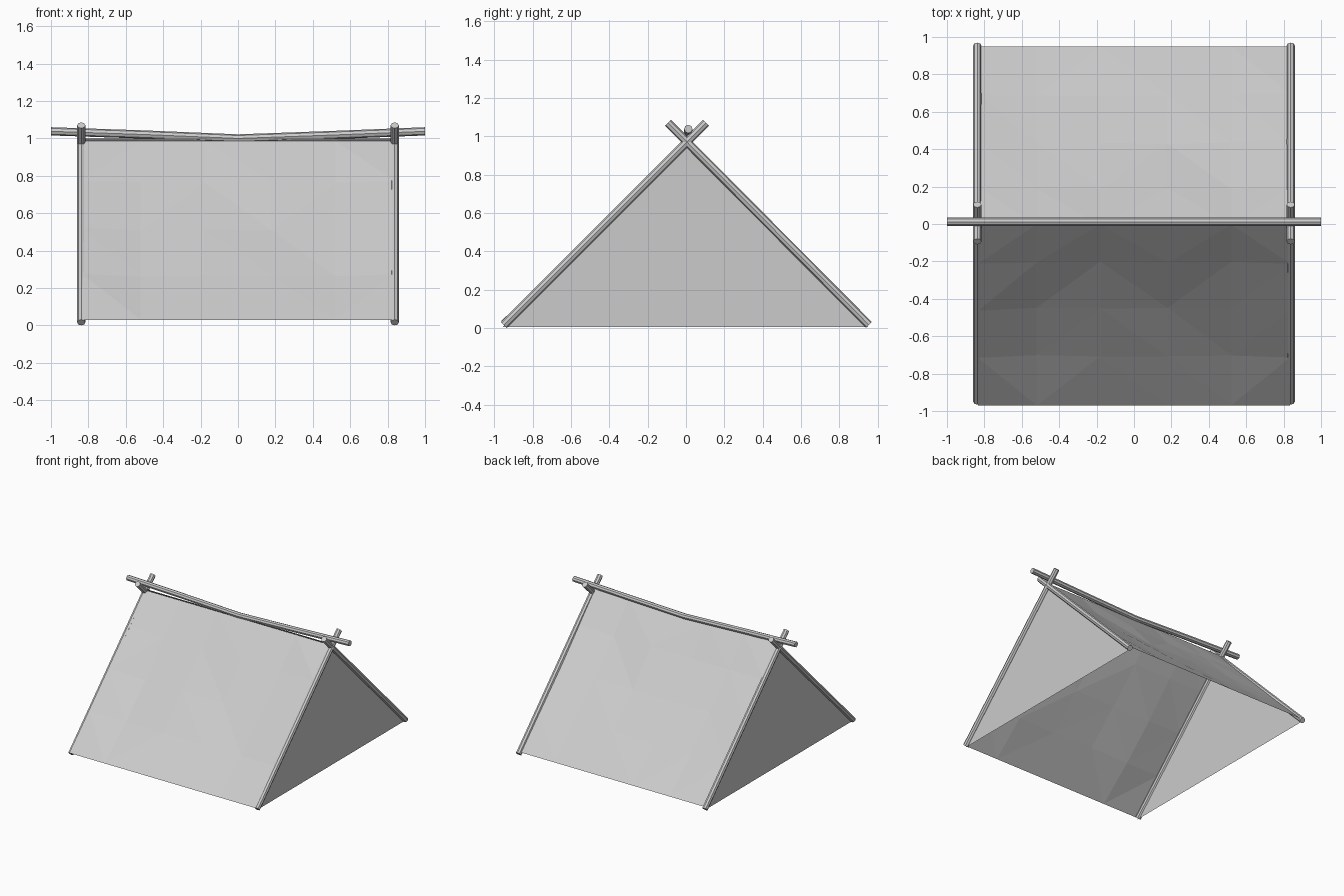
import bpy, bmesh, random
from math import sin, pi

if "Cube" in bpy.data.objects:
    bpy.data.objects.remove(bpy.data.objects["Cube"])

random.seed(7)
POLE_R = 0.022
POLE_X = 0.838
CLOTH_X = 0.835


def pole(name, points):
    """Eight-sided capped pole along a path."""
    cu = bpy.data.curves.new(name, 'CURVE')
    cu.dimensions = '3D'
    cu.bevel_depth = POLE_R
    cu.bevel_resolution = 2
    cu.use_fill_caps = True
    sp = cu.splines.new('POLY')
    sp.use_smooth = False
    sp.points.add(len(points) - 1)
    for p, co in zip(sp.points, points):
        p.co = (*co, 1)
    ob = bpy.data.objects.new(name, cu)
    bpy.context.collection.objects.link(ob)
    bpy.ops.object.select_all(action='DESELECT')
    ob.select_set(True)
    bpy.context.view_layer.objects.active = ob
    bpy.ops.object.convert(target='MESH')


def mesh_object(name, bm):
    bmesh.ops.recalc_face_normals(bm, faces=bm.faces)
    me = bpy.data.meshes.new(name)
    bm.to_mesh(me)
    bm.free()
    ob = bpy.data.objects.new(name, me)
    bpy.context.collection.objects.link(ob)


def canvas(name, top, bottom):
    """Low-poly sloping sheet that sags inward with slight wrinkles."""
    bm = bmesh.new()
    xs = (-CLOTH_X, -0.52, -0.18, 0.18, 0.52, CLOTH_X)
    inward = 1 if bottom[0] < 0 else -1
    rows = []
    for u in (0, 0.22, 0.48, 0.74, 1):
        row = []
        for x in xs:
            edge = abs(x) == CLOTH_X
            sag = (0.006 if edge else 0.027) * sin(pi * u)
            if 0 < u < 1:
                sag += random.uniform(-1, 1) * (0.003 if edge else 0.007)
            y = top[0] + (bottom[0] - top[0]) * u + inward * sag * 0.7
            z = top[1] + (bottom[1] - top[1]) * u - sag * 0.7
            row.append(bm.verts.new((x, y, z)))
        rows.append(row)
    for a, b in zip(rows, rows[1:]):
        for i in range(len(xs) - 1):
            bm.faces.new((a[i], a[i + 1], b[i + 1], b[i]))
    bmesh.ops.triangulate(bm, faces=bm.faces)
    mesh_object(name, bm)


# Crossed poles at each end
for side, x in (("left", -POLE_X), ("right", POLE_X)):
    pole(f"{side}_front_pole", [(x, -0.95, 0.016), (x, 0.104, 1.07)])
    pole(f"{side}_back_pole", [(x, 0.954, 0.016), (x, -0.094, 1.07)])

# Sagging ridge pole resting in the forks
pole("ridge_pole", [(-1, 0.012, 1.038), (-0.5, 0.012, 1.021), (0, 0.012, 1.0),
                    (0.5, 0.012, 1.018), (1, 0.012, 1.038)])

# Canvas slopes, meeting under the ridge
canvas("front_canvas", (-0.002, 0.987), (-0.97, 0.03))
canvas("back_canvas", (-0.008, 1.0), (0.948, 0.03))

# Triangular end walls
for side, x in (("left", -CLOTH_X), ("right", CLOTH_X)):
    bm = bmesh.new()
    bm.faces.new([bm.verts.new((x, y, z)) for y, z in
                  ((-0.955, 0.006), (0.95, 0.006), (0, 0.975))])
    mesh_object(f"{side}_end_wall", bm)
